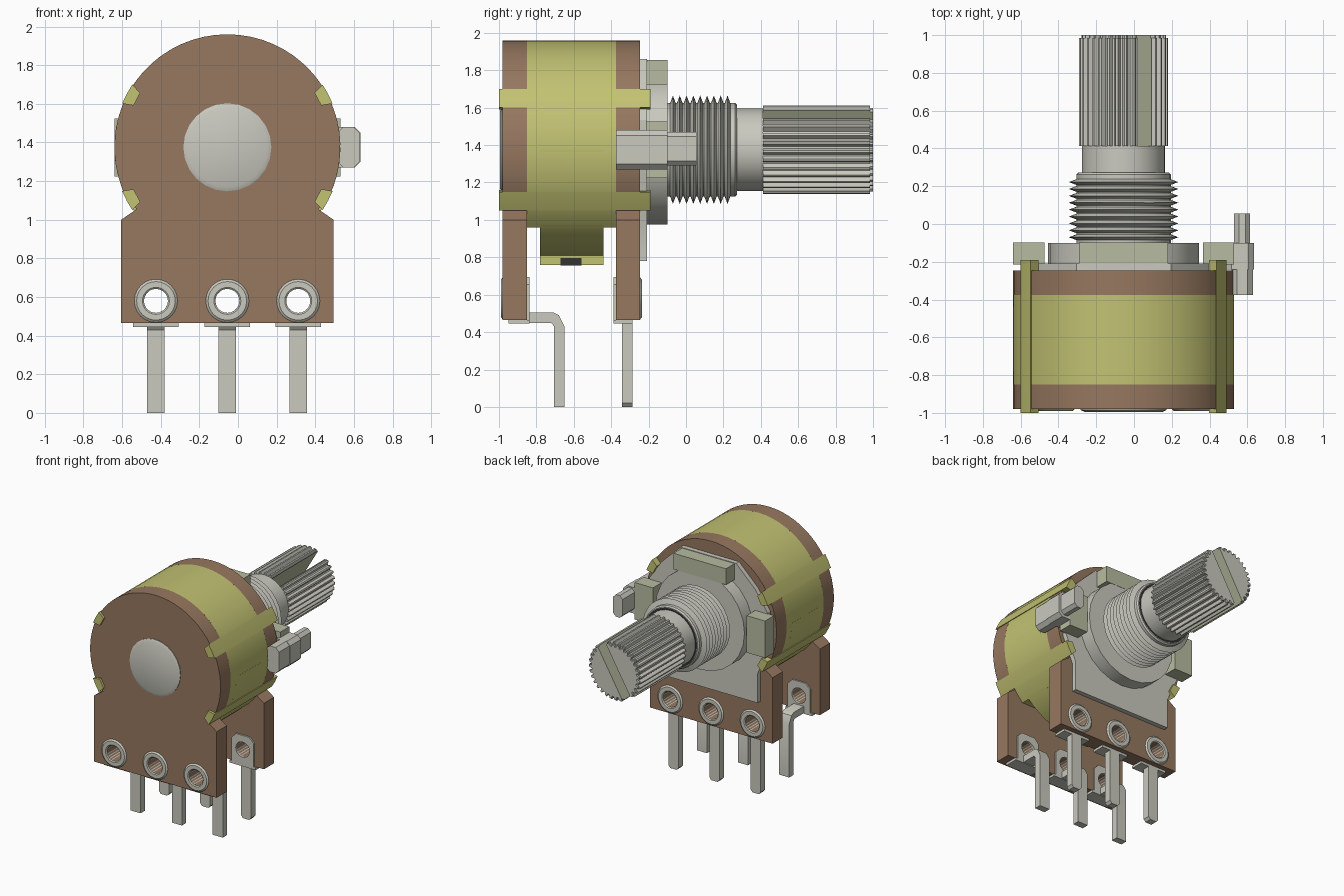
import bpy, bmesh, math
from mathutils import Matrix, Vector

cube = bpy.data.objects.get("Cube")
if cube:
    bpy.data.objects.remove(cube, do_unlink=True)

CX, CZ = -0.055, 1.375            # axis of the body and shaft
R = 0.585                         # body radius
PINS = (-0.37, 0.0, 0.367)        # terminal positions beside the axis


def material(name, rgb):
    lin = [(c / 12.92 if c <= 0.04045 else ((c + 0.055) / 1.055) ** 2.4) for c in rgb]
    m = bpy.data.materials.new(name)
    m.use_nodes = True
    m.diffuse_color = (*lin, 1)
    m.node_tree.nodes["Principled BSDF"].inputs["Base Color"].default_value = (*lin, 1)
    return m


BROWN = material("brown_board", (0.59, 0.47, 0.375))
YELLOW = material("brass_yellow", (0.76, 0.76, 0.45))
METAL = material("light_metal", (0.79, 0.79, 0.75))
GREEN = material("greenish_metal", (0.72, 0.74, 0.63))
DARK = material("dark_gap", (0.2, 0.2, 0.2))
parts = []


def add(name, bm, mats):
    bmesh.ops.remove_doubles(bm, verts=bm.verts, dist=1e-5)
    bmesh.ops.recalc_face_normals(bm, faces=bm.faces)
    me = bpy.data.meshes.new(name)
    bm.to_mesh(me)
    bm.free()
    for m in mats:
        me.materials.append(m)
    ob = bpy.data.objects.new(name, me)
    bpy.context.scene.collection.objects.link(ob)
    parts.append(ob)
    return ob


def extrude(name, outlines, a, b, *mats, axis="y"):
    """Extrude closed outlines (inner ones become holes) from a to b.
    Axis y takes (x, z) measured from the body axis; axis x takes world (y, z)."""
    cu = bpy.data.curves.new(name + "_outline", "CURVE")
    cu.dimensions, cu.fill_mode, cu.extrude = "2D", "BOTH", (b - a) / 2
    for pts in outlines:
        s = cu.splines.new("POLY")
        s.points.add(len(pts) - 1)
        for p, (u, v) in zip(s.points, pts):
            p.co = (u, v, 0, 1)
        s.use_cyclic_u = True
    tmp = bpy.data.objects.new(name + "_outline", cu)
    bm = bmesh.new()
    me = bpy.data.meshes.new_from_object(tmp)
    bm.from_mesh(me)
    bpy.data.objects.remove(tmp)
    bpy.data.meshes.remove(me)
    bpy.data.curves.remove(cu)
    mid = (a + b) / 2
    if axis == "y":
        mat = Matrix(((1, 0, 0, CX), (0, 0, -1, mid), (0, 1, 0, CZ), (0, 0, 0, 1)))
    else:
        mat = Matrix(((0, 0, 1, mid), (1, 0, 0, 0), (0, 1, 0, 0), (0, 0, 0, 1)))
    bm.transform(mat)
    for f in bm.faces:
        f.material_index = 0
    return add(name, bm, mats)


def lathe(name, profile, *mats, x=0.0, z=0.0, steps=32, closed=False):
    """Turn (radius, y) points around an axis parallel to y."""
    bm = bmesh.new()
    c = Vector((CX + x, 0, CZ + z))
    vs = [bm.verts.new(c + Vector((r, y, 0))) for r, y in profile]
    es = [bm.edges.new(p) for p in zip(vs, vs[1:])]
    if closed:
        es.append(bm.edges.new((vs[-1], vs[0])))
    bmesh.ops.spin(bm, geom=vs + es, cent=c, axis=(0, 1, 0), angle=math.tau, steps=steps)
    return add(name, bm, mats)


def arc(r, a0, a1, n, x=0.0, z=0.0):
    return [(x + r * math.cos(math.radians(a0 + (a1 - a0) * i / n)),
             z + r * math.sin(math.radians(a0 + (a1 - a0) * i / n))) for i in range(n + 1)]


def circle(r, x, z, n=20):
    return arc(r, 0, 360, n, x, z)[:-1]


def rect(x0, x1, z0, z1, c=0.0):
    if not c:
        return [(x0, z0), (x1, z0), (x1, z1), (x0, z1)]
    return [(x0 + c, z0), (x1 - c, z0), (x1, z0 + c), (x1, z1 - c),
            (x1 - c, z1), (x0 + c, z1), (x0, z1 - c), (x0, z0 + c)]


# Two circuit boards with eyelet holes
HOLE_Z = 0.58 - CZ
board = [(-0.55, -0.91), (0.55, -0.91), (0.55, -0.375), (0.47, -0.32)]
board += arc(R, -27, 207, 40) + [(-0.47, -0.32), (-0.55, -0.375)]
holes = [circle(0.062, x, HOLE_Z) for x in PINS]
extrude("front_board", [board] + holes, -0.98, -0.85, BROWN)
extrude("rear_board", [board] + holes, -0.375, -0.245, BROWN)

# Wrapped can, its lower flap and the clamping tabs
extrude("can", [arc(R, -45.2, 225.2, 44)], -0.85, -0.375, YELLOW)
extrude("can_flap", [arc(R, 180, 360, 28) + [(R, 0.0)]], -0.78, -0.44, YELLOW)
extrude("flap_lip", [rect(-0.15, 0.15, -0.615, -0.56)], -0.78, -0.44, YELLOW)
extrude("flap_slot", [rect(-0.154, 0.154, -0.618, -0.58)], -0.67, -0.56, DARK)
for i, a in enumerate((28, 152, 208, 332)):
    tab = arc(0.59, a - 5.4, a + 5.4, 2) + arc(0.532, a + 4, a - 4, 1)
    extrude(f"can_tab_{i + 1}", [tab], -1.0, -0.19, YELLOW)

# Rivet head on the front
lathe("front_rivet", [(0, -0.995), (0.205, -0.995), (0.228, -0.985), (0.228, -0.97)],
      METAL, steps=24)

# Eyelets, solder pads and terminals
for side, face, inner, out in (("front", -0.98, -0.85, -1), ("rear", -0.245, -0.375, 1)):
    for i, x in enumerate(PINS):
        n = f"{side}_%s_{i + 1}"
        lathe(n % "eyelet", [(0.062, inner - out * 0.012), (0.062, face + out * 0.004),
                             (0.07, face + out * 0.01), (0.1, face + out * 0.01),
                             (0.112, face), (0.075, face - out * 0.01),
                             (0.075, inner - out * 0.012)],
              METAL, x=x, z=HOLE_Z, steps=24, closed=True)
        pad = [(x - 0.1, -0.925), (x + 0.1, -0.925), (x + 0.1, -0.72),
               (x + 0.06, -0.68), (x - 0.06, -0.68), (x - 0.1, -0.72)]
        extrude(n % "pad", [pad, circle(0.062, x, HOLE_Z)],
                *sorted((inner, inner - out * 0.012)), METAL)
        foot = (-0.95, -0.838) if side == "front" else (-0.387, -0.285)
        extrude(n % "pad_foot", [rect(x - 0.118, x + 0.118, -0.93, -0.91)], *foot, METAL)
        if side == "front":
            bent = [(-0.86, 0.45), (-0.72, 0.45), (-0.705, 0.43), (-0.705, 0.0),
                    (-0.65, 0.0), (-0.65, 0.43), (-0.68, 0.49), (-0.71, 0.505), (-0.86, 0.505)]
            extrude(n % "pin", [bent], CX + x - 0.045, CX + x + 0.045, METAL, axis="x")
        else:
            leg = [(x - 0.028, -CZ), (x + 0.028, -CZ), (x + 0.045, 0.02 - CZ),
                   (x + 0.045, -0.92), (x - 0.045, -0.92), (x - 0.045, 0.02 - CZ)]
            extrude(n % "pin", [leg], -0.342, -0.285, METAL)

# Mounting plate with raised boss and bent tabs
half = [(0.44, -0.595), (0.44, -0.36), (0.53, -0.16), (0.53, 0.16), (0.42, 0.32), (0.25, 0.485)]
extrude("mounting_plate", [half + [(-x, z) for x, z in reversed(half)]], -0.245, -0.208, METAL)
lathe("plate_boss", [(0.4, -0.21), (0.4, -0.1), (0, -0.1)], METAL, steps=24)
extrude("top_tab", [rect(-0.235, 0.235, 0.35, 0.48)], -0.24, -0.098, GREEN)
for s, n in ((1, "left"), (-1, "right")):
    extrude(n + "_tab", [rect(*sorted((s * 0.42, s * 0.585)), -0.15, 0.15)], -0.215, -0.098, GREEN)

# Locating key on the left side
extrude("key_base", [rect(0.57, 0.685, -0.105, 0.105, 0.03)], -0.375, -0.24, METAL)
extrude("key_block", [rect(0.54, 0.69, -0.105, 0.105, 0.03)], -0.24, -0.1, METAL)
extrude("key_tip", [rect(0.585, 0.67, -0.085, 0.095, 0.025)], -0.1, 0.055, METAL)

# Threaded bushing
thread = [(0.25, -0.1)]
for i in range(9):
    y = -0.085 + i * 0.0365
    thread += [(0.25, y), (0.29, y + 0.015), (0.25, y + 0.03)]
thread += [(0.25, 0.262), (0.24, 0.272), (0.222, 0.272)]
lathe("threaded_bushing", thread, METAL)
lathe("shaft_gap", [(0.218, 0.274), (0.236, 0.274)], DARK)

# Plain shaft, greenish at the floor of the slot
shaft = lathe("shaft", [(0.22, 0.25), (0.22, 0.412), (0, 0.412)], METAL, GREEN)
for f in shaft.data.polygons:
    f.material_index = int(abs(f.normal.y) > 0.9)

# Knurled tip, split by a slanted slot
ANG, GAP, TEETH = math.radians(59.5), 0.042, 32
u, v = Vector((math.cos(ANG), math.sin(ANG))), Vector((-math.sin(ANG), math.cos(ANG)))


def knurl_half(sign, scale):
    pts = [Vector((0.222, GAP))]
    for i in range(TEETH * 4):
        a = math.pi * (i + 0.5) / (TEETH * 2)
        r = 0.236 if i % 4 in (1, 2) else 0.212
        p = Vector((r * math.cos(a), r * math.sin(a))) * scale
        if p.y > GAP + 0.003:
            pts.append(p)
    pts[0].x *= scale
    pts.append(Vector((-pts[0].x, GAP)))
    return [tuple(sign * (u * p.x + v * p.y)) for p in pts]


for sign, n in ((1, "upper"), (-1, "lower")):
    for label, scale, y0, y1 in (("knurl", 1, 0.412, 0.985), ("knurl_end", 0.95, 0.985, 1.0)):
        ob = extrude(f"{n}_{label}", [knurl_half(sign, scale)], y0, y1, METAL, GREEN)
        wall = Vector((v.x, 0, v.y))
        for f in ob.data.polygons:
            f.material_index = int(abs(f.normal.dot(wall)) > 0.999 and f.area > 0.4 * (y1 - y0))

# Smooth shading with sharp edges kept
bpy.ops.object.select_all(action="DESELECT")
for ob in parts:
    ob.select_set(True)
bpy.context.view_layer.objects.active = parts[0]
bpy.ops.object.shade_smooth_by_angle(angle=math.radians(28))
